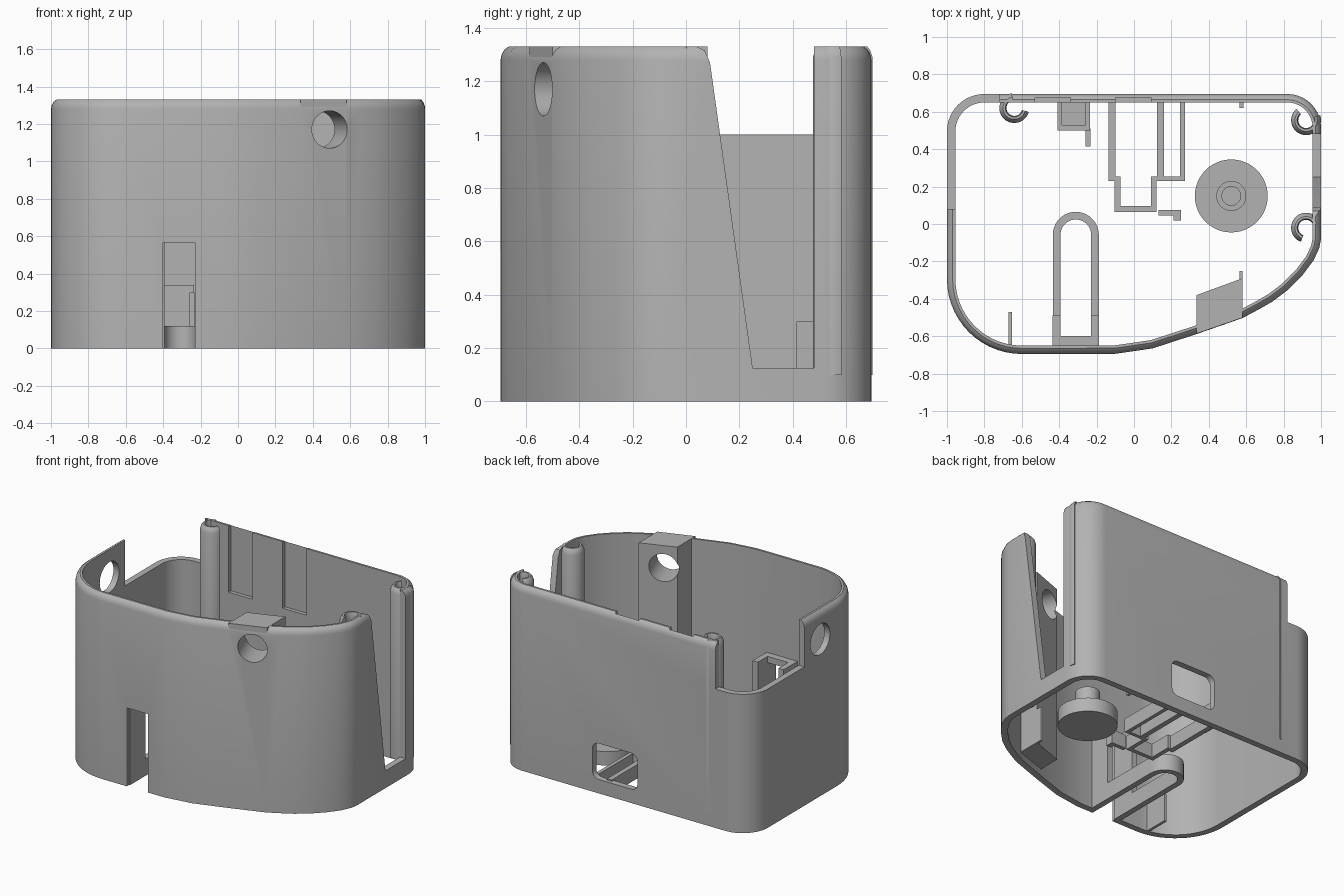
import bpy, bmesh
from math import sin, cos, radians, pi
from mathutils import Vector, Matrix

if "Cube" in bpy.data.objects:
    bpy.data.objects.remove(bpy.data.objects["Cube"])

H = 1.33      # full height
WALL = 0.045  # wall thickness

grey = bpy.data.materials.new("plain grey")
grey.use_nodes = True
colour = (0.45, 0.45, 0.45, 1)
grey.diffuse_color = colour
grey.node_tree.nodes["Principled BSDF"].inputs["Base Color"].default_value = colour


def make(name, bm):
    bmesh.ops.recalc_face_normals(bm, faces=bm.faces)
    mesh = bpy.data.meshes.new(name)
    bm.to_mesh(mesh)
    bm.free()
    mesh.materials.append(grey)
    ob = bpy.data.objects.new(name, mesh)
    bpy.context.scene.collection.objects.link(ob)
    return ob


def loft(name, rings, closed=False):
    """Skin equal-length rings; cap the ends or join last to first."""
    bm = bmesh.new()
    vs = [[bm.verts.new(p) for p in ring] for ring in rings]
    n = len(vs[0])
    for k in range(len(vs) if closed else len(vs) - 1):
        a, b = vs[k], vs[(k + 1) % len(vs)]
        for i in range(n):
            j = (i + 1) % n
            bm.faces.new((a[i], a[j], b[j], b[i]))
    if not closed:
        bm.faces.new(vs[0])
        bm.faces.new(vs[-1])
    return make(name, bm)


def prism(name, pts, z0, z1):
    return loft(name, [[(x, y, z) for x, y in pts] for z in (z0, z1)])


def box(name, x0, x1, y0, y1, z0, z1):
    return prism(name, [(x0, y0), (x1, y0), (x1, y1), (x0, y1)], z0, z1)


def arc(cx, cy, r, a0, a1, n=10):
    angles = [radians(a0 + (a1 - a0) * i / n) for i in range(n + 1)]
    return [(cx + r * cos(a), cy + r * sin(a)) for a in angles]


def lathe(name, cx, cy, profile, n=48):
    rings = [[(x, y, z) for x, y in arc(cx, cy, r, 0, 360 - 360 / n, n - 1)]
             for r, z in profile]
    return loft(name, rings, closed=True)


def cylinder(name, centre, axis, r, depth):
    bm = bmesh.new()
    turn = Vector(axis).to_track_quat('Z', 'Y').to_matrix().to_4x4()
    bmesh.ops.create_cone(bm, cap_ends=True, segments=40, radius1=r, radius2=r,
                          depth=depth, matrix=Matrix.Translation(centre) @ turn)
    return make(name, bm)


def cut(ob, cutters):
    for c in cutters:
        m = ob.modifiers.new("cut", 'BOOLEAN')
        m.operation, m.solver, m.object = 'DIFFERENCE', 'EXACT', c
    dg = bpy.context.evaluated_depsgraph_get()
    mesh = bpy.data.meshes.new_from_object(ob.evaluated_get(dg))
    ob.modifiers.clear()
    ob.data = mesh


# Shell outline, counter-clockwise
outline = (arc(-0.6, -0.295, 0.4, 180, 270, 14)
           + [(-0.1, -0.694), (0.1, -0.665), (0.33, -0.59), (0.58, -0.503),
              (0.67, -0.455), (0.74, -0.415), (0.82, -0.355), (0.9, -0.275),
              (0.96, -0.195), (0.99, -0.13), (1.0, -0.08)]
           + arc(0.82, 0.515, 0.18, 0, 90, 10) + arc(-0.8, 0.495, 0.2, 90, 180, 12))
outline = [Vector(p) for p in outline]


def inset(d):
    res, n = [], len(outline)
    for i, p in enumerate(outline):
        a = (p - outline[i - 1]).normalized()
        b = (outline[(i + 1) % n] - p).normalized()
        na, nb = Vector((-a.y, a.x)), Vector((-b.y, b.x))
        res.append(p + (na + nb) * d / (1 + na.dot(nb)))
    return res


def ring(d, z):
    return [(p.x, p.y, z) for p in inset(d)]


profile = [(0, 0), (0, H - 0.05), (0.004, H - 0.03), (0.014, H - 0.012),
           (0.03, H), (WALL, H), (WALL, 0)]
shell = loft("shell", [ring(d, z) for d, z in profile], closed=True)

# Openings in the shell
side_yz = [(0.04, H + 0.1), (0.04, H), (0.07, H - 0.015), (0.09, H - 0.06),
           (0.25, 0.125), (0.48, 0.125), (0.48, H + 0.1)]
side_cut = loft("side_cut", [[(x, y, z) for y, z in side_yz] for x in (0.87, 1.1)])
corner_cut = box("corner_cut", -1.1, -0.72, 0.08, 0.8, 1.0, 1.5)
slot_cut = box("slot_cut", -0.40, -0.23, -0.8, -0.55, -0.1, 0.565)
rounded = (arc(0.21, 0.31, 0.05, 0, 90, 5) + arc(-0.05, 0.31, 0.05, 90, 180, 5)
           + arc(-0.05, 0.15, 0.05, 180, 270, 5) + arc(0.21, 0.15, 0.05, 270, 360, 5))
window_cut = loft("window_cut", [[(x, y, z) for x, z in rounded] for y in (0.6, 0.8)])
inner = 0.695 - WALL
recess_cuts = [box("recess_cut", x, x + 0.19, inner - 0.05, inner + 0.027, 0.85, 1.5)
               for x in (-0.53, -0.10)]
side_hole = cylinder("side_hole_cut", (-1, -0.10, 1.13), (1, 0, 0), 0.11, 0.3)
front_axis = Vector((-0.34, 0.94, 0)).normalized()
front_hole = cylinder("front_hole_cut", Vector((0.49, -0.535, 1.17)) + front_axis * 0.05,
                      front_axis, 0.1, 0.3)
cutters = [side_cut, corner_cut, slot_cut, window_cut, side_hole, front_hole] + recess_cuts
cut(shell, cutters)

# Tall block behind the front hole, with a thin fin
block = prism("front_block", [(0.335, -0.586), (0.58, -0.501), (0.58, -0.29), (0.335, -0.38)],
              0.05, H)
cut(block, [front_hole])
box("block_fin", 0.565, 0.58, -0.31, -0.25, 0.05, 0.3)
for c in cutters:
    bpy.data.objects.remove(c)


# Hooked screw posts with rounded tops
def post(name, cx, cy, a0, a1):
    def section(d, z):
        pts = arc(cx, cy, 0.08 - d, a0, a1, 24) + arc(cx, cy, 0.042 + d * 0.3, a1, a0, 24)
        return [(x, y, z) for x, y in pts]
    loft(name, [section(0, 0.1), section(0, H - 0.04),
                section(0.008, H - 0.015), section(0.02, H)])


post("post_back", -0.64, 0.62, 100, 345)
post("post_side_rear", 0.92, 0.555, 130, 380)
post("post_side_front", 0.92, -0.02, 20, 250)

# Frame and U-shaped guide behind the front slot
for name, x in (("slot_cheek_a", -0.435), ("slot_cheek_b", -0.23)):
    box(name, x, x + 0.042, -0.67, -0.49, 0, 0.61)
box("slot_lintel", -0.435, -0.188, -0.67, -0.60, 0.565, 0.61)
guide = ([(-0.188, -0.5)] + arc(-0.311, -0.058, 0.123, 0, 180, 20) + [(-0.434, -0.5), (-0.393, -0.5)]
         + arc(-0.311, -0.058, 0.082, 180, 0, 20) + [(-0.229, -0.5)])
prism("slot_guide", guide, 0, 0.12)

# Round foot with a hollow stem
lathe("round_foot", 0.52, 0.15, [(0.001, 0), (0.195, 0), (0.195, 0.1), (0.08, 0.1),
                                 (0.08, 0.25), (0.05, 0.25), (0.05, 0.1), (0.001, 0.1)])

# Low rails near the back window
rails = [(-0.135, -0.098, 0.23, 0.67), (-0.105, -0.073, 0.07, 0.255), (-0.135, -0.073, 0.23, 0.255),
         (-0.105, 0.12, 0.065, 0.095), (0.092, 0.12, 0.07, 0.255), (0.092, 0.272, 0.23, 0.255),
         (0.123, 0.16, 0.23, 0.67), (0.245, 0.272, 0.23, 0.67),
         (0.13, 0.25, 0.045, 0.075), (0.212, 0.25, 0.018, 0.075)]
for i, (x0, x1, y0, y1) in enumerate(rails):
    box(f"rail_{i + 1}", x0, x1, y0, y1, 0.01, 0.11)

# Back bracket with its tab, and small wall fins
box("bracket_base", -0.41, -0.235, 0.50, 0.67, 0.12, 0.29)
for name, x0, x1, y0 in (("bracket_rim_a", -0.41, -0.385, 0.5), ("bracket_rim_b", -0.26, -0.235, 0.5)):
    box(name, x0, x1, y0, 0.67, 0.12, 0.34)
box("bracket_front", -0.41, -0.235, 0.5, 0.53, 0.12, 0.34)
box("bracket_tab", -0.26, -0.232, 0.415, 0.51, 0.12, 0.30)
box("front_fin", -0.672, -0.653, -0.67, -0.47, 0, 0.2)
box("back_fin", 0.565, 0.585, 0.62, 0.67, 0, 0.2)

# Smooth the curved walls, keep edges sharp
bpy.ops.object.select_all(action='DESELECT')
for ob in bpy.context.scene.objects:
    if ob.type == 'MESH':
        ob.select_set(True)
bpy.context.view_layer.objects.active = shell
bpy.ops.object.shade_smooth_by_angle(angle=pi / 6)
